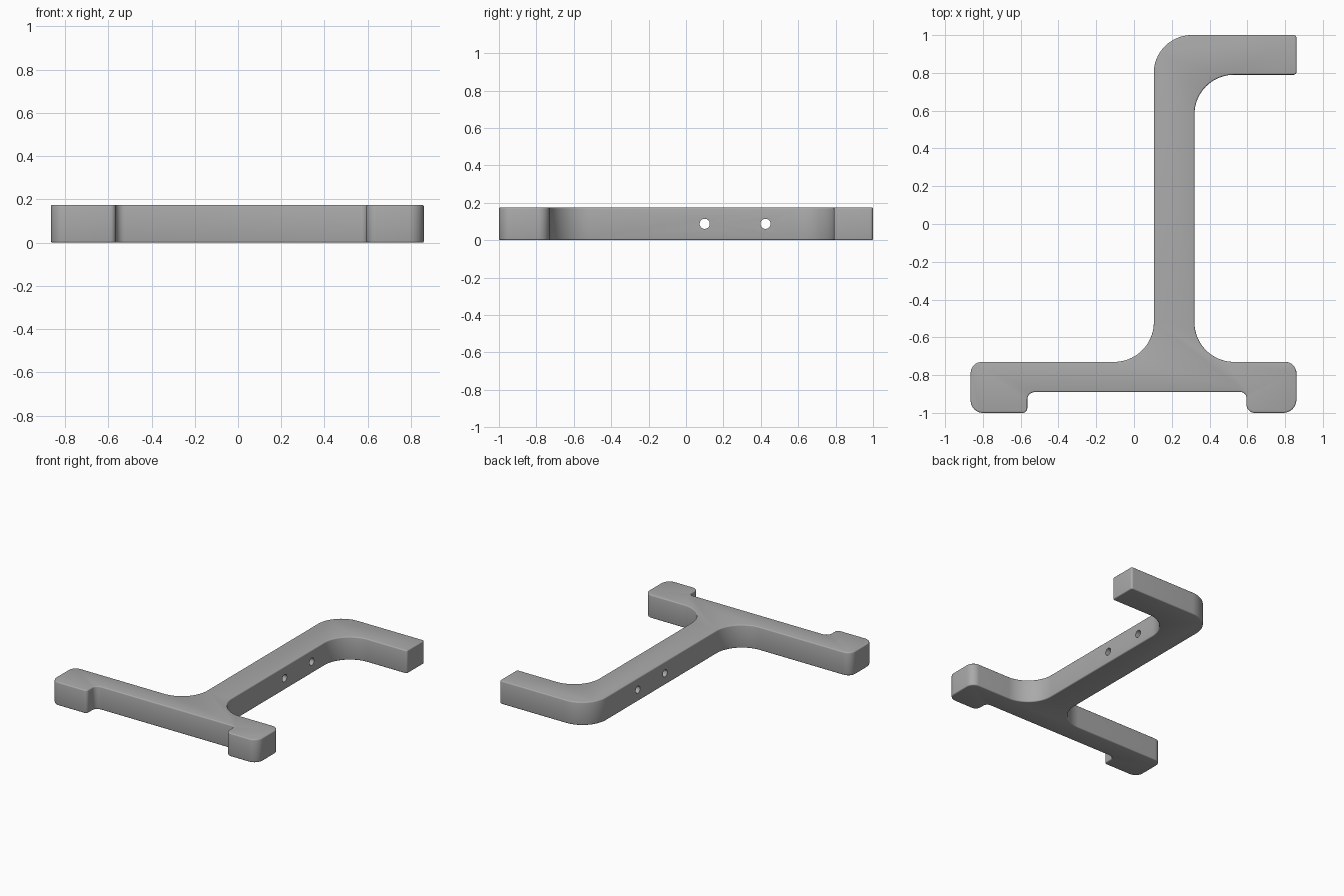
import bpy, bmesh, math
from mathutils import Vector

cube = bpy.data.objects.get("Cube")
if cube:
    bpy.data.objects.remove(cube, do_unlink=True)

HEIGHT = 0.175

grey = bpy.data.materials.new("plain_grey")
grey.use_nodes = True
colour = (0.40, 0.40, 0.40, 1)
grey.diffuse_color = colour
grey.node_tree.nodes["Principled BSDF"].inputs["Base Color"].default_value = colour


def fillet(prev, corner, nxt, radius, steps):
    """Points of a round arc replacing a right-angled corner."""
    a = (prev - corner).normalized()
    b = (nxt - corner).normalized()
    centre = corner + (a + b) * radius
    angles = [math.pi / 2 * i / steps for i in range(steps + 1)]
    return [centre - (b * math.cos(t) + a * math.sin(t)) * radius for t in angles]


# Outline corners: x, y, fillet radius, counter-clockwise from the right foot
corners = [
    (-0.865, -1, 0.065), (-0.565, -1, 0.025), (-0.565, -0.89, 0.04),
    (0.595, -0.89, 0.03), (0.595, -1, 0.045), (0.86, -1, 0.07),
    (0.86, -0.73, 0.06), (0.32, -0.73, 0.21), (0.32, 0.79, 0.21),
    (0.86, 0.79, 0.015), (0.86, 1, 0.015), (0.105, 1, 0.2),
    (0.105, -0.73, 0.21), (-0.865, -0.73, 0.06),
]
points = [Vector((x, y)) for x, y, r in corners]
outline = []
for i, (x, y, r) in enumerate(corners):
    steps = 20 if r > 0.1 else 8
    outline += fillet(points[i - 1], points[i], points[(i + 1) % len(points)], r, steps)

# Bracket body: extruded outline
bm = bmesh.new()
base = bm.faces.new([bm.verts.new((p.x, p.y, 0)) for p in outline])
top = bmesh.ops.extrude_face_region(bm, geom=[base])
bmesh.ops.translate(bm, vec=(0, 0, HEIGHT),
                    verts=[v for v in top["geom"] if isinstance(v, bmesh.types.BMVert)])
bmesh.ops.recalc_face_normals(bm, faces=bm.faces)
mesh = bpy.data.meshes.new("bracket_body")
bm.to_mesh(mesh)
bm.free()
mesh.materials.append(grey)
body = bpy.data.objects.new("bracket_body", mesh)
bpy.context.collection.objects.link(body)

# Softened rims
bevel = body.modifiers.new("soft_rim", "BEVEL")
bevel.width = 0.008
bevel.segments = 3
bevel.limit_method = "ANGLE"
bevel.angle_limit = math.radians(60)

# Two screw holes through the upright
cutters = []
for y in (0.10, 0.425):
    bpy.ops.mesh.primitive_cylinder_add(vertices=32, radius=0.027, depth=0.6,
                                        location=(0.21, y, HEIGHT / 2),
                                        rotation=(0, math.pi / 2, 0))
    cutter = bpy.context.object
    cutter.name = "hole_cutter"
    cutter.hide_render = True
    cutter.data.materials.append(grey)
    cut = body.modifiers.new("screw_hole", "BOOLEAN")
    cut.operation = "DIFFERENCE"
    cut.solver = "EXACT"
    cut.object = cutter
    cutters.append(cutter)

bpy.ops.object.select_all(action="DESELECT")
body.select_set(True)
bpy.context.view_layer.objects.active = body
for name in [m.name for m in body.modifiers]:
    bpy.ops.object.modifier_apply(modifier=name)
for cutter in cutters:
    bpy.data.objects.remove(cutter, do_unlink=True)
bpy.ops.object.shade_smooth_by_angle(angle=math.radians(35))
